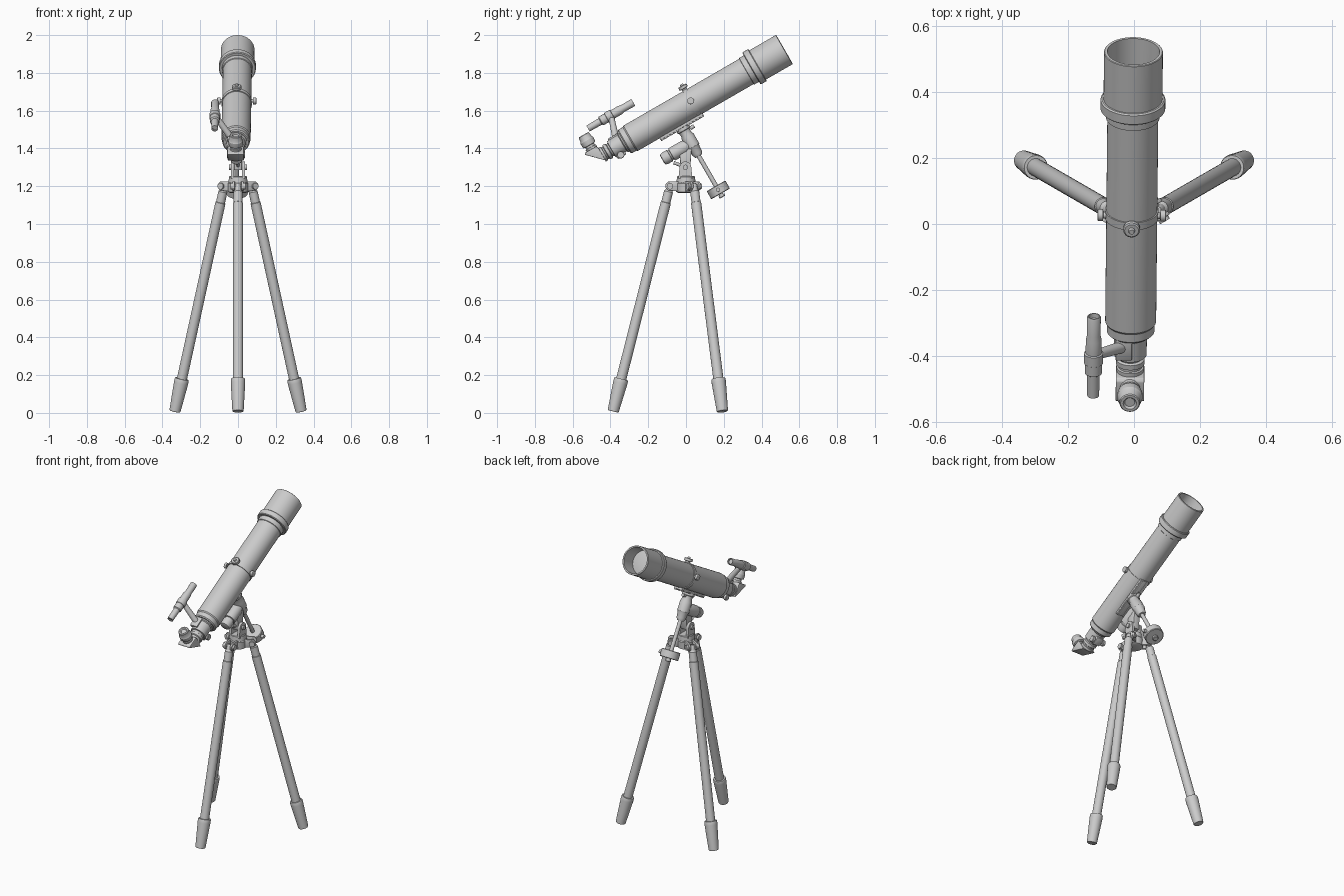
import bpy, bmesh, math
from mathutils import Matrix, Vector

WORLD = Matrix.Identity(4)
# Tilted frame of the tube: x across, y along the optical axis, z away from the mount
TUBE = (Matrix.Translation((-0.007, 0, 1.623)) @ Matrix.Rotation(math.radians(-0.6), 4, 'Z')
        @ Matrix.Rotation(math.radians(30), 4, 'X'))
X, Y, Z = Vector((1, 0, 0)), Vector((0, 1, 0)), Vector((0, 0, 1))


def finish(name, bm, matrix):
    bmesh.ops.recalc_face_normals(bm, faces=bm.faces)
    mesh = bpy.data.meshes.new(name)
    bm.to_mesh(mesh)
    bm.free()
    mesh.shade_smooth()
    mesh.set_sharp_from_angle(angle=math.radians(32))
    ob = bpy.data.objects.new(name, mesh)
    ob.matrix_world = matrix
    bpy.context.collection.objects.link(ob)
    return ob


def lathe(name, profile, origin=(0, 0, 0), axis=Z, frame=WORLD, steps=32):
    """Revolve (position, radius) points around an axis; open ends are capped."""
    bm = bmesh.new()
    pts = [(profile[0][0], 0)] + list(profile) + [(profile[-1][0], 0)]
    verts = [bm.verts.new((r, 0, p)) for p, r in pts]
    edges = [bm.edges.new(pair) for pair in zip(verts, verts[1:])]
    bmesh.ops.spin(bm, geom=verts + edges, cent=(0, 0, 0), axis=Z,
                   angle=math.tau, steps=steps, use_duplicate=False)
    bmesh.ops.remove_doubles(bm, verts=bm.verts, dist=1e-5)
    rot = Vector(axis).to_track_quat('Z', 'Y').to_matrix().to_4x4()
    return finish(name, bm, frame @ Matrix.Translation(origin) @ rot)


def rod(name, a, b, r, frame=WORLD, r2=None, steps=24):
    """Cylinder or cone between two points."""
    d = Vector(b) - Vector(a)
    return lathe(name, [(0, r), (d.length, r2 or r)], a, d, frame, steps)


def prism(name, outline, x0, x1, frame=WORLD, bevel=0.004):
    """Extrude a (y, z) outline across x with softened edges."""
    bm = bmesh.new()
    face = bm.faces.new([bm.verts.new((x0, y, z)) for y, z in outline])
    new = bmesh.ops.extrude_face_region(bm, geom=[face])['geom']
    bmesh.ops.translate(bm, vec=(x1 - x0, 0, 0),
                        verts=[v for v in new if isinstance(v, bmesh.types.BMVert)])
    if bevel:
        bmesh.ops.bevel(bm, geom=bm.edges[:], offset=bevel, segments=2, affect='EDGES', profile=0.5)
    return finish(name, bm, frame)


def rect(y0, y1, z0, z1):
    return [(y0, z0), (y1, z0), (y1, z1), (y0, z1)]


# --- Optical tube ---
lathe("main_tube", [(-0.378, 0.066), (-0.372, 0.072), (-0.345, 0.072), (-0.338, 0.077),
                    (0.37, 0.077), (0.372, 0.081), (0.41, 0.081)], axis=Y, frame=TUBE, steps=48)
lathe("dew_shield", [(0.40, 0.080), (0.40, 0.094), (0.404, 0.098), (0.434, 0.098), (0.438, 0.094),
                     (0.438, 0.089), (0.600, 0.089), (0.602, 0.087), (0.602, 0.079),
                     (0.50, 0.077), (0.50, 0.0)], axis=Y, frame=TUBE, steps=48)
lathe("objective_lens", [(0.495, 0.076), (0.503, 0.076), (0.507, 0.055), (0.51, 0.025)],
      axis=Y, frame=TUBE, steps=48)

# --- Tube clamp with knobs ---
lathe("tube_clamp", [(0.024, 0.077), (0.024, 0.081), (0.05, 0.081), (0.05, 0.077)],
      axis=Y, frame=TUBE, steps=48)
lathe("top_clamp_knob", [(0.075, 0.014), (0.086, 0.014), (0.088, 0.025), (0.102, 0.025), (0.105, 0.021),
                         (0.105, 0.010), (0.114, 0.008)], (0, 0.037, 0), Z, TUBE)
for side, label in ((-1, "left"), (1, "right")):
    lathe(label + "_clamp_knob", [(0.072, 0.010), (0.086, 0.010), (0.087, 0.018), (0.102, 0.018), (0.104, 0.015)],
          (0, 0.037, 0.012), X * side, TUBE)

# --- Focuser ---
lathe("focuser", [(-0.37, 0.058), (-0.385, 0.058), (-0.39, 0.050), (-0.455, 0.049), (-0.457, 0.040),
                  (-0.466, 0.036), (-0.470, 0.043), (-0.486, 0.043), (-0.490, 0.036),
                  (-0.497, 0.036), (-0.499, 0.041), (-0.514, 0.041)], axis=Y, frame=TUBE)
prism("focuser_pinion_block", rect(-0.452, -0.40, -0.062, -0.02), -0.024, 0.024, TUBE)
rod("focuser_shaft", (-0.034, -0.427, -0.05), (0.034, -0.427, -0.05), 0.008, TUBE)
for side, label in ((-1, "left"), (1, "right")):
    lathe(label + "_focus_knob", [(0.03, 0.017), (0.032, 0.019), (0.045, 0.019), (0.047, 0.017)],
          (0, -0.427, -0.05), X * side, TUBE)

# --- Diagonal prism and eyepiece ---
prism("diagonal_prism", [(-0.511, -0.036), (-0.511, 0.046), (-0.52, 0.054), (-0.586, 0.054), (-0.592, 0.046)],
      -0.043, 0.043, TUBE, 0.003)
lathe("eyepiece", [(0.05, 0.031), (0.064, 0.031), (0.065, 0.026), (0.076, 0.026), (0.078, 0.036),
                   (0.088, 0.038), (0.106, 0.038), (0.112, 0.034), (0.138, 0.031), (0.141, 0.028),
                   (0.141, 0.020), (0.134, 0.015)], (0, -0.545, 0), Z, TUBE)

# --- Finder scope ---
FINDER = (-0.111, -0.369, 0.158)
lathe("finder_scope", [(-0.135, 0.010), (-0.14, 0.011), (-0.14, 0.018), (-0.065, 0.019), (-0.06, 0.026),
                       (-0.027, 0.026), (-0.025, 0.029), (0.008, 0.029), (0.01, 0.024), (0.055, 0.024),
                       (0.073, 0.020), (0.133, 0.021), (0.137, 0.019), (0.137, 0.016), (0.122, 0.015)],
      FINDER, Y, TUBE)
rod("finder_stem", FINDER, (-0.028, -0.405, 0.045), 0.015, TUBE, 0.018)
prism("finder_shoe", rect(-0.445, -0.372, 0.036, 0.058), -0.045, 0.005, TUBE)

# --- Saddle plate under the tube ---
prism("saddle_plate", rect(-0.205, 0.057, -0.088, -0.074), -0.03, 0.03, TUBE, 0.002)
for side in (-1, 1):
    prism("saddle_rail", rect(-0.205, 0.057, -0.094, -0.086), side * 0.021 - 0.007, side * 0.021 + 0.007, TUBE, 0.002)

# --- Declination axis, counterweight ---
DEC = (0, -0.073, 0)
lathe("declination_housing", [(-0.088, 0.038), (-0.105, 0.038), (-0.108, 0.032), (-0.125, 0.029), (-0.145, 0.036),
                              (-0.205, 0.036), (-0.212, 0.031), (-0.245, 0.028), (-0.262, 0.020)],
      DEC, Z, TUBE)
rod("counterweight_bar", (0, -0.073, -0.25), (0, -0.073, -0.505), 0.012, TUBE)
lathe("counterweight", [(-0.444, 0.053), (-0.447, 0.057), (-0.490, 0.057), (-0.493, 0.053)], DEC, Z, TUBE)
lathe("bar_end_cap", [(-0.50, 0.017), (-0.51, 0.017), (-0.513, 0.014)], DEC, Z, TUBE)
rod("counterweight_screw", (0.05, -0.073, -0.468), (0.075, -0.073, -0.468), 0.011, TUBE)
rod("declination_lock", (0, -0.04, -0.112), (0, -0.015, -0.112), 0.010, TUBE)

# --- Polar axis ---
lathe("polar_housing", [(-0.25, 0.022), (-0.247, 0.030), (-0.232, 0.034), (-0.205, 0.034), (-0.203, 0.029),
                        (-0.195, 0.029), (-0.193, 0.037), (-0.115, 0.037), (-0.095, 0.030), (-0.06, 0.028)],
      (0, 0, -0.183), Y, TUBE)

# --- Latitude yoke and tripod hub ---
arc = [(-0.003 + 0.031 * math.cos(math.radians(a)), 1.30 + 0.031 * math.sin(math.radians(a)))
       for a in range(0, 181, 15)]
for side in (-1, 1):
    prism("latitude_yoke", arc + [(-0.04, 1.24), (0.034, 1.24)], side * 0.03 - 0.008, side * 0.03 + 0.008, bevel=0)
prism("latitude_block", [(-0.028, 1.285), (0.022, 1.285), (0.03, 1.40), (-0.035, 1.39)], -0.021, 0.021)
rod("latitude_bolt", (-0.048, -0.003, 1.30), (0.048, -0.003, 1.30), 0.014)
rod("latitude_screw", (0, -0.065, 1.325), (0, 0, 1.30), 0.009)
lathe("tripod_hub", [(1.165, 0.042), (1.17, 0.052), (1.215, 0.054), (1.22, 0.05), (1.25, 0.048), (1.253, 0.044)])

# --- Three legs with pivots and rubber feet ---
top, foot = Vector((0, -0.085, 1.20)), Vector((0, -0.386, 0.008))
down = foot - top
for i, label in enumerate(("front", "rear_right", "rear_left")):
    turn = Matrix.Rotation(math.tau * i / 3, 4, 'Z')
    for side in (-1, 1):
        prism(label + "_hub_lug", [(-0.035, 1.172), (-0.095, 1.178), (-0.108, 1.19), (-0.108, 1.21),
                                   (-0.095, 1.224), (-0.035, 1.226)],
              side * 0.023 - 0.006, side * 0.023 + 0.006, turn, 0.002)
    lathe(label + "_pivot_bolt", [(-0.04, 0.012), (-0.04, 0.017), (-0.029, 0.017), (-0.029, 0.01), (0.029, 0.01),
                                  (0.029, 0.017), (0.04, 0.017)], top, X, turn)
    lathe(label + "_leg", [(-0.012, 0.012), (0, 0.016), (0.02, 0.017), (0.03, 0.024), (0.088, 0.024),
                           (0.09, 0.027), (1.08, 0.027)], top, down, turn)
    n = down.length
    lathe(label + "_foot", [(n - 0.178, 0.028), (n - 0.178, 0.036), (n - 0.172, 0.038), (n - 0.155, 0.038),
                            (n - 0.004, 0.030), (n, 0.027)], top, down, turn)
